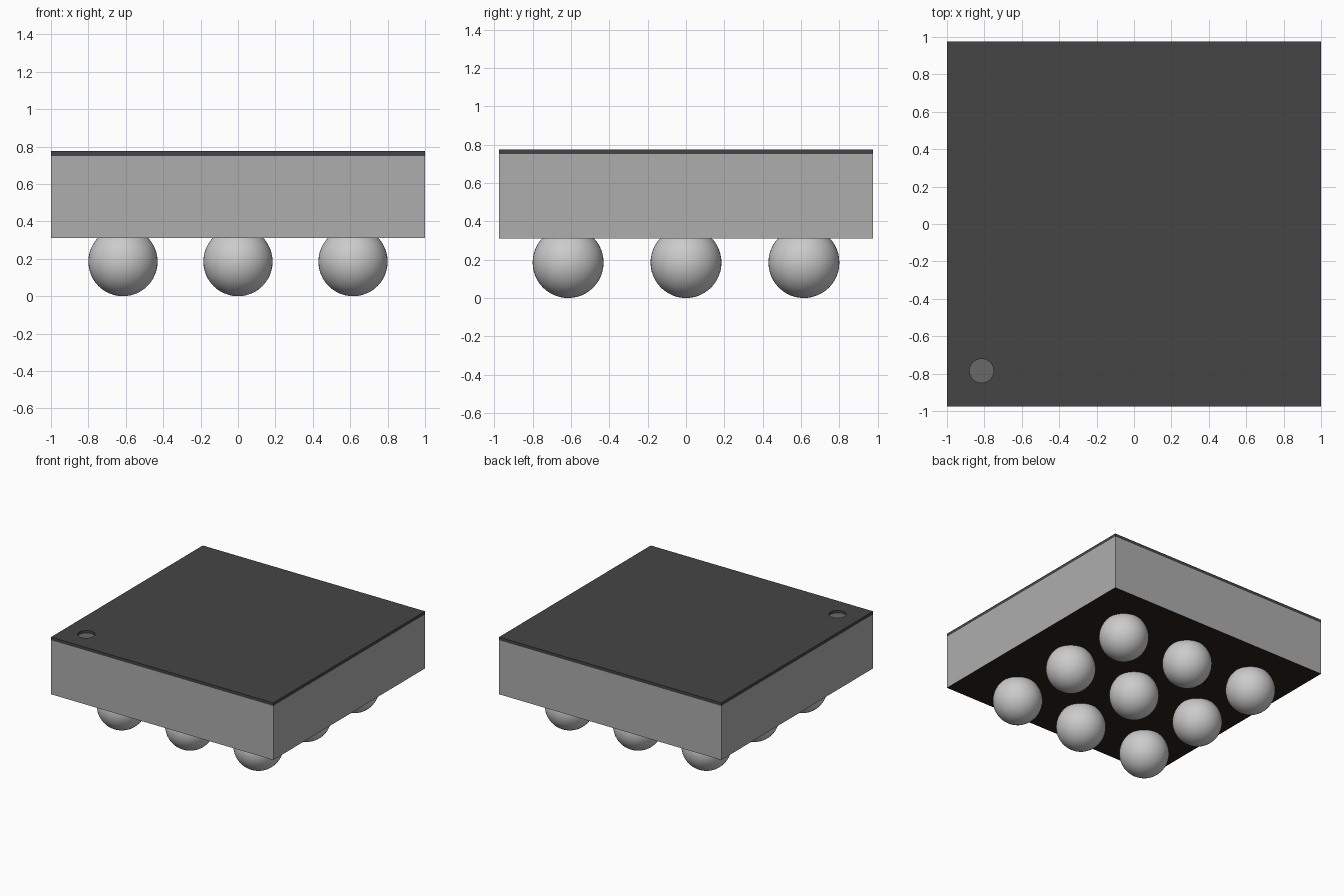
import bpy
import bmesh
from mathutils import Matrix

if "Cube" in bpy.data.objects:
    bpy.data.objects.remove(bpy.data.objects["Cube"])


def material(name, rgb):
    m = bpy.data.materials.new(name)
    m.use_nodes = True
    m.diffuse_color = (*rgb, 1)
    m.node_tree.nodes["Principled BSDF"].inputs["Base Color"].default_value = (*rgb, 1)
    return m


def make(name, bm, *mats):
    mesh = bpy.data.meshes.new(name)
    bm.to_mesh(mesh)
    bm.free()
    for m in mats:
        mesh.materials.append(m)
    ob = bpy.data.objects.new(name, mesh)
    bpy.context.collection.objects.link(ob)
    return ob


def box(z0, z1):
    bm = bmesh.new()
    bmesh.ops.create_cube(bm, size=1, matrix=Matrix.Translation((0, 0, (z0 + z1) / 2))
                          @ Matrix.Diagonal((WIDTH, DEPTH, z1 - z0, 1)))
    return bm


def disc(z0, z1, radius):
    bm = bmesh.new()
    bmesh.ops.create_cone(bm, cap_ends=True, segments=48, radius1=radius, radius2=radius,
                          depth=z1 - z0,
                          matrix=Matrix.Translation((-0.815, -0.785, (z0 + z1) / 2)))
    return bm


grey = material("body grey", (0.42, 0.42, 0.42))
black = material("underside black", (0.02, 0.014, 0.01))
dark = material("cover dark grey", (0.06, 0.06, 0.06))
mid = material("marker grey", (0.14, 0.14, 0.14))
silver = material("ball silver", (0.6, 0.6, 0.6))

WIDTH, DEPTH = 2.0, 1.95
BOTTOM, SEAM, TOP = 0.31, 0.75, 0.775

# Body block with a dark underside
bm = box(BOTTOM, SEAM)
bm.normal_update()
for f in bm.faces:
    f.material_index = 1 if f.normal.z < -0.5 else 0
make("body", bm, grey, black)

# Thin cover plate with a round corner recess
cover = make("cover", box(SEAM, TOP), dark)
cutter = make("recess_cutter", disc(SEAM - 0.05, TOP + 0.05, 0.064), dark)
cutter.hide_render = True
cutter.hide_set(True)
cut = cover.modifiers.new("recess", 'BOOLEAN')
cut.operation = 'DIFFERENCE'
cut.solver = 'EXACT'
cut.object = cutter
bpy.context.view_layer.objects.active = cover
bpy.ops.object.modifier_apply(modifier=cut.name)
bpy.data.objects.remove(cutter)

# Marker dot at the bottom of the recess
make("corner_marker", disc(SEAM, SEAM + 0.006, 0.064), mid)

# Three by three grid of solder balls
R = 0.185
for row in range(3):
    for col in range(3):
        bm = bmesh.new()
        bmesh.ops.create_uvsphere(bm, u_segments=48, v_segments=24, radius=R)
        for f in bm.faces:
            f.smooth = True
        ball = make(f"ball_{row + 1}_{col + 1}", bm, silver)
        ball.location = ((col - 1) * 0.615, (row - 1) * 0.615, R)
